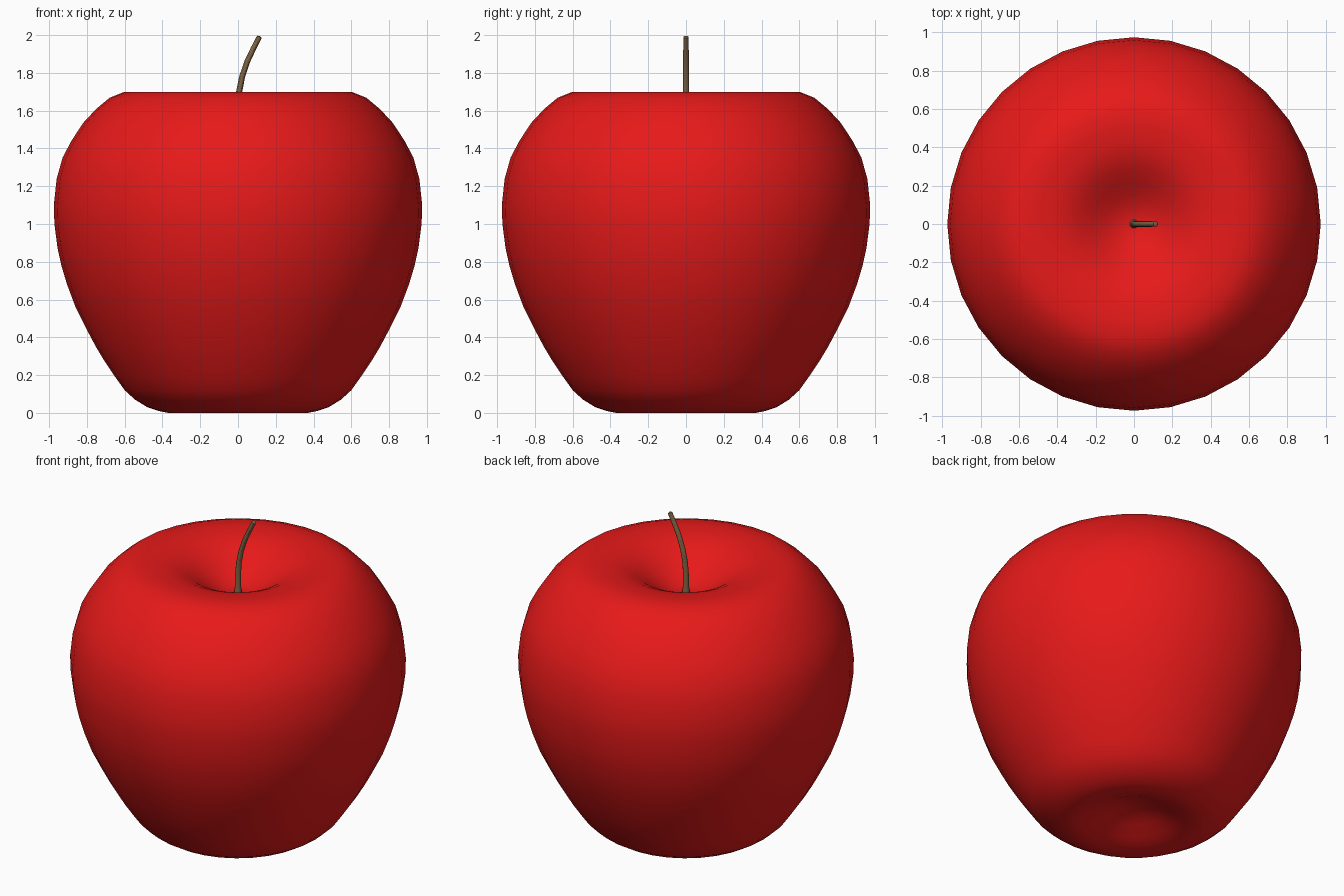
import bpy, bmesh
from math import sin, cos, pi

if "Cube" in bpy.data.objects:
    bpy.data.objects.remove(bpy.data.objects["Cube"])


def material(name, color):
    m = bpy.data.materials.new(name)
    m.diffuse_color = color
    m.use_nodes = True
    m.node_tree.nodes["Principled BSDF"].inputs["Base Color"].default_value = m.diffuse_color
    return m


def skin(name, rings, mat):
    """Join rings of points into a tube; single-point rings become poles."""
    bm = bmesh.new()
    loops = [[bm.verts.new(p) for p in ring] for ring in rings]
    for a, b in zip(loops, loops[1:]):
        n = max(len(a), len(b))
        for i in range(n):
            j = (i + 1) % n
            if len(a) == 1:
                bm.faces.new((a[0], b[j], b[i]))
            elif len(b) == 1:
                bm.faces.new((a[i], a[j], b[0]))
            else:
                bm.faces.new((a[i], a[j], b[j], b[i]))
    bmesh.ops.recalc_face_normals(bm, faces=bm.faces)
    for f in bm.faces:
        f.smooth = True
    mesh = bpy.data.meshes.new(name)
    bm.to_mesh(mesh)
    bm.free()
    ob = bpy.data.objects.new(name, mesh)
    bpy.context.collection.objects.link(ob)
    mesh.materials.append(mat)
    return ob


# Fruit body: lathed profile (radius, height) from bottom dimple to top dimple
profile = [(0, .10), (.08, .092), (.16, .066), (.24, .03), (.31, .008), (.37, 0),
           (.42, .01), (.48, .03), (.545, .07), (.60, .12), (.65, .19),
           (.704, .27), (.755, .355), (.80, .44), (.86, .56), (.905, .68),
           (.935, .78), (.955, .87), (.972, 1.0), (.975, 1.10), (.96, 1.24),
           (.928, 1.353), (.882, 1.44), (.82, 1.535), (.75, 1.61), (.68, 1.668),
           (.60, 1.70), (.51, 1.70), (.43, 1.693), (.36, 1.677), (.29, 1.645),
           (.22, 1.60), (.15, 1.555), (.08, 1.522), (0, 1.51)]
SIDES = 32
rings = [[(r * cos(2 * pi * i / SIDES), r * sin(2 * pi * i / SIDES), z)
          for i in range(SIDES if r else 1)] for r, z in profile]
skin("fruit_body", rings, material("red_skin", (.8, .01, .01, 1)))

# Stem: tapered tube bending to +x; (x, z, radius, lean from vertical)
path = [(0, 1.50, .024, 0), (0, 1.54, .019, 0), (0, 1.62, .017, .02),
        (.006, 1.70, .016, .15), (.022, 1.78, .0155, .27), (.049, 1.86, .015, .39),
        (.082, 1.93, .0145, .47), (.113, 1.99, .014, .5)]
N = 12
tube = [[(x + r * cos(a) * cos(2 * pi * i / N), r * sin(2 * pi * i / N),
          z - r * sin(a) * cos(2 * pi * i / N)) for i in range(N)]
        for x, z, r, a in path]
tube = [[(0, 0, 1.50)]] + tube + [[(.116, 0, 1.996)]]
stem = skin("stem", tube, material("brown_stem", (.22, .13, .06, 1)))
bpy.context.view_layer.objects.active = stem
stem.select_set(True)
bpy.ops.object.shade_smooth_by_angle()
